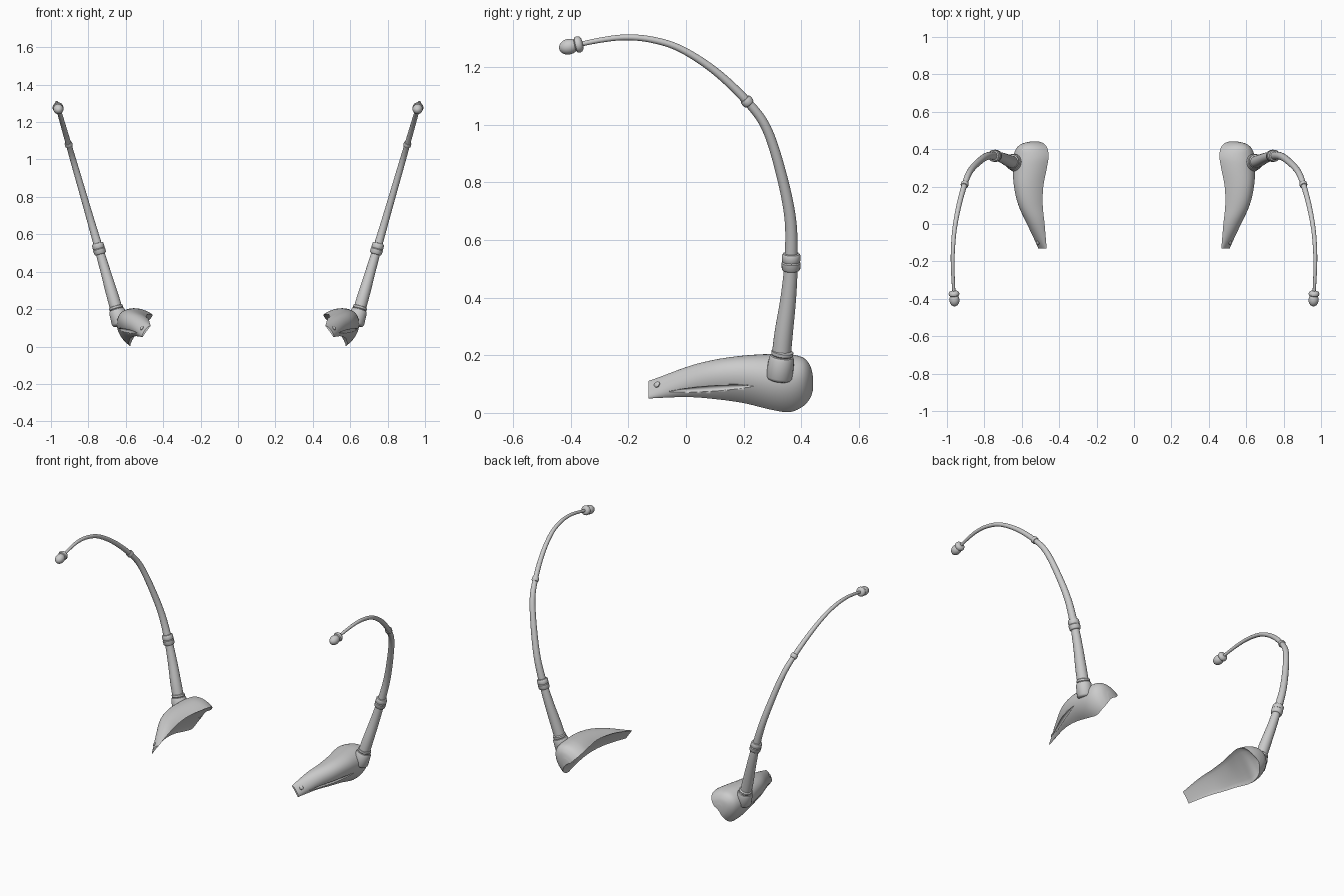
import bpy, bmesh, math
from mathutils import Vector

if "Cube" in bpy.data.objects:
    bpy.data.objects.remove(bpy.data.objects["Cube"])


def loft(name, rings, mirror=True):
    """Skin closed rings of points and cap both ends."""
    bm = bmesh.new()
    vs = [[bm.verts.new(p) for p in r] for r in rings]
    n = len(vs[0])
    for a, b in zip(vs, vs[1:]):
        for i in range(n):
            j = (i + 1) % n
            bm.faces.new((a[i], a[j], b[j], b[i]))
    bm.faces.new(vs[0][::-1])
    bm.faces.new(vs[-1])
    bmesh.ops.recalc_face_normals(bm, faces=bm.faces)
    me = bpy.data.meshes.new(name)
    bm.to_mesh(me)
    bm.free()
    ob = bpy.data.objects.new(name, me)
    bpy.context.collection.objects.link(ob)
    bpy.context.view_layer.objects.active = ob
    bpy.ops.object.select_all(action='DESELECT')
    ob.select_set(True)
    bpy.ops.object.shade_smooth_by_angle(angle=math.radians(35))
    if mirror:
        ob.modifiers.new("Mirror", 'MIRROR')
    return ob


def smooth(rows, steps):
    """Catmull-Rom interpolation through rows of numbers."""
    out = []
    for i in range(len(rows) - 1):
        p0, p1, p2, p3 = (rows[max(0, min(len(rows) - 1, k))] for k in (i - 1, i, i + 1, i + 2))
        for s in range(steps):
            t = s / steps
            out.append([0.5 * (2 * b + (c - a) * t + (2 * a - 5 * b + 4 * c - d) * t * t
                               + (3 * b - a - 3 * c + d) * t ** 3)
                        for a, b, c, d in zip(p0, p1, p2, p3)])
    out.append(list(rows[-1]))
    return out


def ring(c, d, r, n=24):
    u = d.cross(Vector((1, 0, 0))).normalized()
    v = d.cross(u).normalized()
    return [c + r * (u * math.cos(2 * math.pi * i / n) + v * math.sin(2 * math.pi * i / n))
            for i in range(n)]


def tube(name, pts, mirror=True):
    """pts: (x, y, z, radius)"""
    cs = [Vector(p[:3]) for p in pts]
    rings = [ring(c, (cs[min(i + 1, len(cs) - 1)] - cs[max(i - 1, 0)]).normalized(), pts[i][3])
             for i, c in enumerate(cs)]
    return loft(name, rings, mirror)


def lathe(name, c, d, profile):
    """profile: (distance along axis, radius)"""
    d = d.normalized()
    return loft(name, [ring(c + d * t, d, r) for t, r in profile])


def lean(y, z):
    """The whole stalk lies in one outward-leaning plane."""
    return Vector((0.65 + (z - 0.2) * 0.29, y, z))


# Pod: D-shaped sections (y, top corner x z, bottom corner x z, bulge)
sections = [(-.13, .467, .11, .51, .05, .012), (0, .478, .145, .545, .055, .063),
            (.1, .488, .16, .57, .048, .098), (.2, .485, .17, .58, .034, .12),
            (.3, .466, .173, .582, .010, .135), (.36, .457, .17, .575, .003, .14),
            (.405, .463, .155, .573, .022, .125), (.43, .482, .132, .56, .05, .09),
            (.44, .505, .108, .545, .078, .04)]
rings = []
for y, ax, az, bx, bz, h in smooth(sections, 6):
    A, B = Vector((ax, y, az)), Vector((bx, y, bz))
    mid, half = (A + B) / 2, (A - B) / 2
    out = Vector((half.z, 0, -half.x)).normalized()
    arc = [mid + half * math.cos(math.pi * i / 24) + out * h * math.sin(math.pi * i / 24)
           for i in range(25)]
    dent = 0.1 * h
    arc += [mid - half * math.cos(math.pi * i / 8) + out * dent * math.sin(math.pi * i / 8)
            for i in range(1, 8)]
    rings.append(arc)
pod = loft("pod", rings, False)
bpy.context.view_layer.update()


def on_pod(y, z):
    hit, p, n, _ = pod.ray_cast(Vector((2, y, z)), Vector((-1, 0, 0)))
    return (p, n) if hit else (Vector((.55, y, z)), Vector((1, 0, 0)))


# Rivet near the tip
p, n = on_pod(-.1, .098)
lathe("rivet", p - n * .006, n, [(0, .011), (.009, .011), (.012, .008), (.0135, .003)])

# Slit carved along the pod's outer side
slit = []
for i in range(25):
    t = i / 24
    p, n = on_pod(-.06 + .3 * t, .074 + .02 * t)
    slit.append((*p, .0005 + .010 * math.sin(math.pi * t) ** .8))
cutter = tube("slit_cutter", slit, False)
cutter.hide_render = True
cutter.hide_viewport = True
cut = pod.modifiers.new("Slit", 'BOOLEAN')
cut.operation = 'DIFFERENCE'
cut.object = cutter
cut.solver = 'EXACT'
pod.modifiers.new("Mirror", 'MIRROR')

# Socket where the stalk leaves the pod
base, axis = lean(.322, .115), lean(.336, .22) - lean(.322, .115)
lathe("socket", base, axis, [(0, .036), (.004, .043), (.012, .047), (.075, .044), (.085, .040),
                             (.087, .035), (.091, .038), (.102, .038), (.106, .033), (.107, .028)])

# Stalk: (y, z, radius)
path = [(.328, .17, .033), (.338, .27, .032), (.355, .4, .027), (.364, .522, .023),
        (.362, .67, .020), (.33, .83, .018), (.28, .985, .0165), (.212, 1.08, .015),
        (.10, 1.186, .0135), (-.02, 1.263, .012), (-.123, 1.295, .011),
        (-.214, 1.302, .010), (-.3, 1.292, .009), (-.385, 1.274, .008)]
tube("stalk", [(*lean(y, z), r) for y, z, r in smooth(path, 6)])

# Collars on the stalk
c, d = lean(.364, .493), lean(.365, .55) - lean(.364, .493)
lathe("lower_collar", c, d, [(0, .024), (.002, .029), (.006, .032), (.028, .033), (.032, .030),
                             (.036, .032), (.056, .032), (.061, .029), (.063, .020)])
d = lean(.18, 1.115) - lean(.24, 1.045)
c = lean(.212, 1.08) - d.normalized() * .014
lathe("upper_collar", c, d, [(0, .014), (.002, .018), (.007, .0205), (.021, .0205),
                             (.026, .018), (.028, .013)])

# Tip: ring and egg-shaped bulb
c, d = lean(-.358, 1.281), lean(-.44, 1.262) - lean(-.358, 1.281)
lathe("tip_ring", c, d, [(0, .010), (.002, .020), (.007, .026), (.016, .029), (.024, .027),
                         (.028, .021), (.029, .012)])
lathe("tip_bulb", c, d, [(.050 - .034 * math.cos(math.pi * i / 14),
                          .0005 + .0265 * math.sin(math.pi * i / 14)) for i in range(15)])
